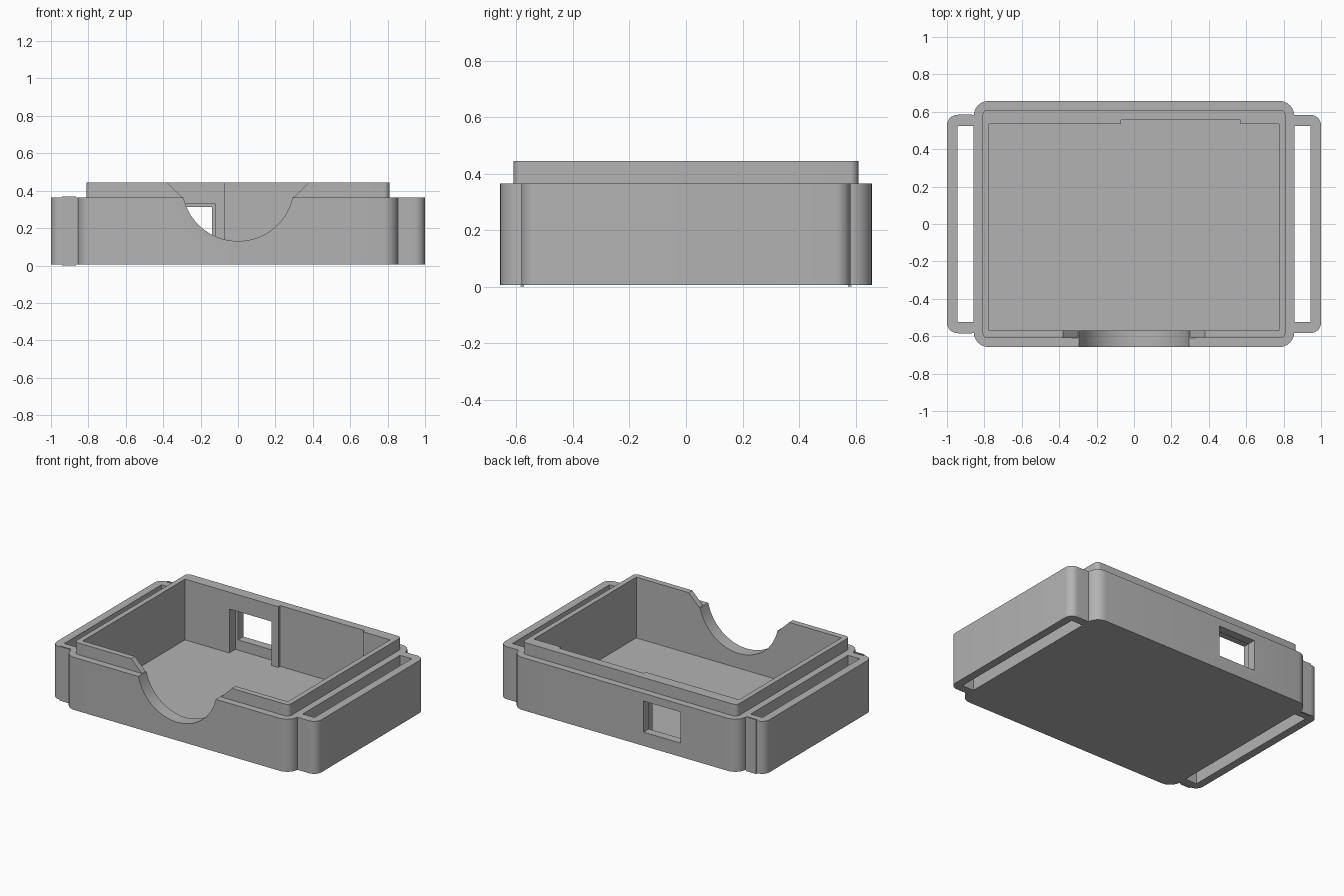
import bpy, bmesh, math

cube = bpy.data.objects.get("Cube")
if cube:
    bpy.data.objects.remove(cube, do_unlink=True)

grey = bpy.data.materials.new("plain grey")
grey.use_nodes = True
grey.diffuse_color = (0.45, 0.45, 0.45, 1)
grey.node_tree.nodes["Principled BSDF"].inputs["Base Color"].default_value = (0.45, 0.45, 0.45, 1)

BASE, RIM, TOP, FLOOR = 0.006, 0.365, 0.445, 0.03


def prism(name, outline, low, high, axis="Z"):
    """Extrude a flat outline along Z (points x, y) or Y (points x, z)."""
    bm = bmesh.new()
    place = (lambda a, b: (a, b, low)) if axis == "Z" else (lambda a, b: (a, low, b))
    face = bm.faces.new([bm.verts.new(place(a, b)) for a, b in outline])
    new = bmesh.ops.extrude_face_region(bm, geom=[face])["geom"]
    step = (0, 0, high - low) if axis == "Z" else (0, high - low, 0)
    bmesh.ops.translate(bm, vec=step, verts=[v for v in new if isinstance(v, bmesh.types.BMVert)])
    bmesh.ops.recalc_face_normals(bm, faces=bm.faces)
    mesh = bpy.data.meshes.new(name)
    bm.to_mesh(mesh)
    bm.free()
    mesh.materials.append(grey)
    obj = bpy.data.objects.new(name, mesh)
    bpy.context.collection.objects.link(obj)
    return obj


def arc(cx, cy, r, start, end, steps=8):
    angles = [math.radians(start + (end - start) * i / steps) for i in range(steps + 1)]
    return [(cx + r * math.cos(a), cy + r * math.sin(a)) for a in angles]


def rounded(hx, hy, r):
    points = []
    for i, (sx, sy) in enumerate([(1, 1), (-1, 1), (-1, -1), (1, -1)]):
        points += arc(sx * (hx - r), sy * (hy - r), r, 90 * i, 90 * i + 90)
    return points


def box(name, x0, x1, y0, y1, z0, z1):
    return prism(name, [(x0, y0), (x1, y0), (x1, y1), (x0, y1)], z0, z1)


def activate(obj):
    bpy.ops.object.select_all(action="DESELECT")
    obj.select_set(True)
    bpy.context.view_layer.objects.active = obj


def combine(target, tool, operation="DIFFERENCE"):
    activate(target)
    mod = target.modifiers.new("combine", "BOOLEAN")
    mod.operation, mod.solver, mod.object = operation, "EXACT", tool
    bpy.ops.object.modifier_apply(modifier=mod.name)
    bpy.data.objects.remove(tool, do_unlink=True)


# Main tray with its raised inner lip
tray = prism("tray", rounded(0.857, 0.658, 0.08), BASE, RIM)
combine(tray, prism("lip", rounded(0.81, 0.61, 0.03), 0.2, TOP), "UNION")

# Cavity, with a shallow step in the back wall
cavity = [(-0.775, -0.57), (0.775, -0.57), (0.775, 0.535), (0.57, 0.535),
          (0.57, 0.555), (-0.07, 0.555), (-0.07, 0.535), (-0.775, 0.535)]
combine(tray, prism("cavity", cavity, FLOOR, 0.6))

# Port in the back wall and the wider pocket behind it
combine(tray, box("port_pocket", -0.44, -0.12, 0.5, 0.6, FLOOR, 0.33))
combine(tray, box("port_hole", -0.42, -0.14, 0.5, 0.8, 0.1, 0.312))

# Round front notch, flared through the lip
notch = arc(0, 0.43, 0.3, 192.5, 347.5, 16)
notch = [(-0.38, TOP), (-0.3, RIM)] + notch + [(0.3, RIM), (0.38, TOP), (0.38, 0.6), (-0.38, 0.6)]
combine(tray, prism("notch", notch, -0.8, -0.5, "Y"))

# Strap loops on both sides
parts = [tray]
for side, label in ((1, "left"), (-1, "right")):
    loop = [(0.85, -0.583)] + arc(0.945, -0.528, 0.055, -90, 0) + arc(0.945, 0.528, 0.055, 0, 90)
    loop += [(0.85, 0.583), (0.85, 0.525), (0.945, 0.525), (0.945, -0.525), (0.85, -0.525)]
    parts.append(prism(label + "_strap_loop", [(side * x, y) for x, y in loop], BASE, RIM))

# Thin pads on the arms of the right loop
for y, label in ((-0.58, "front"), (0.58, "back")):
    parts.append(box(label + "_arm_pad", -0.94, -0.865, y - 0.006, y + 0.006, 0, 0.37))

for part in parts:
    activate(part)
    bpy.ops.object.shade_smooth_by_angle(angle=math.radians(30))
